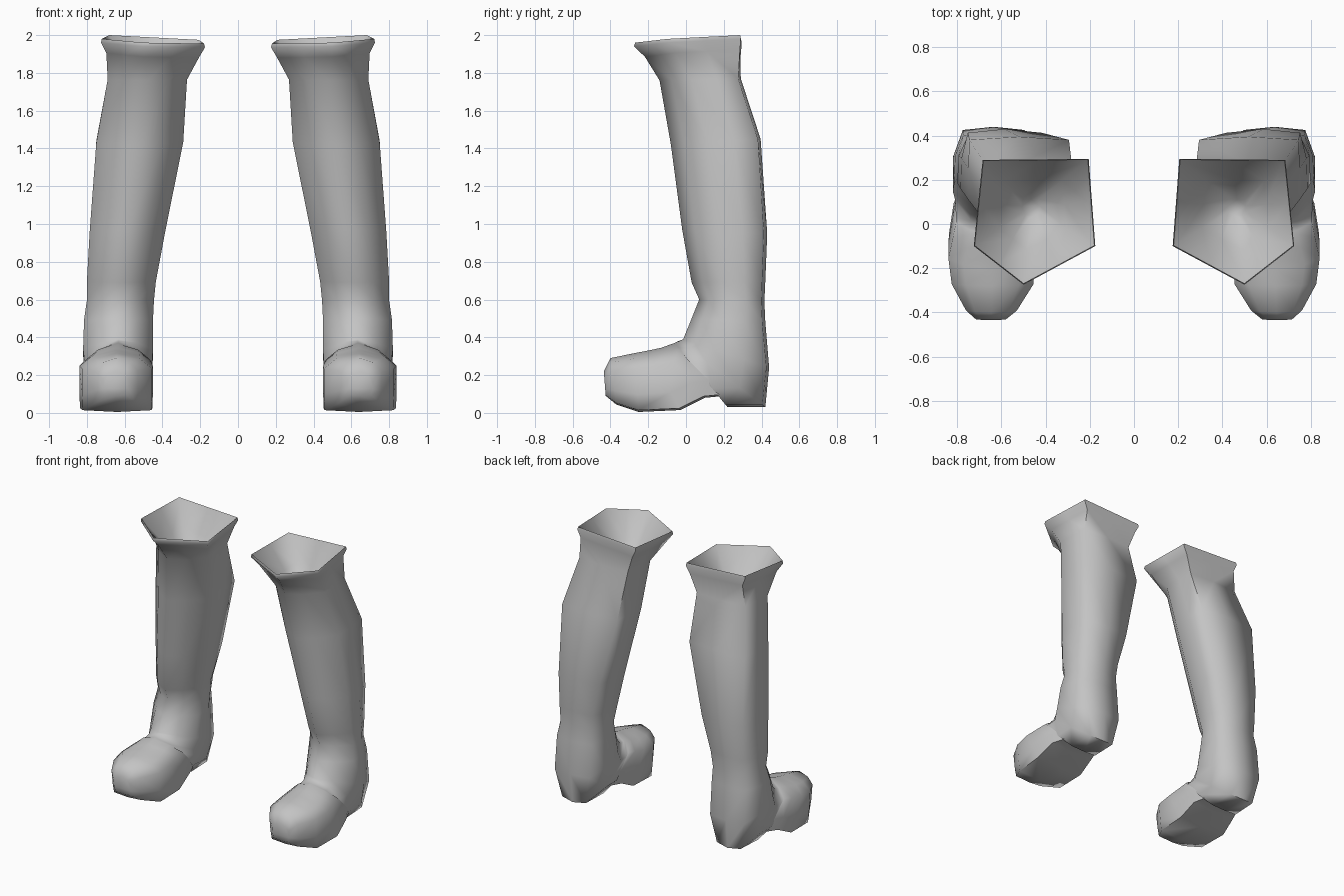
import bpy, bmesh, math
from mathutils import Vector

cube = bpy.data.objects.get("Cube")
if cube:
    bpy.data.objects.remove(cube, do_unlink=True)

GREY = (0.55, 0.55, 0.55, 1.0)
leather = bpy.data.materials.new("grey leather")
leather.diffuse_color = GREY
leather.use_nodes = True
leather.node_tree.nodes["Principled BSDF"].inputs["Base Color"].default_value = GREY

# Half cross-section as (sideways, front-to-back), round and boxy versions
ROUND = [(0, 0), (.55, .15), (1, .40), (.95, .72), (.62, .95), (0, 1)]
BOXY = [(0, 0), (.65, .09), (1, .26), (1, .7), (.98, .97), (0, 1)]


def section(front, back, x_in, x_out, box_front, box_back, sole=1):
    """Ring of ten points between a front/top and a back/bottom point (y, z)."""
    half = []
    for i, (a, b) in enumerate(zip(ROUND, BOXY)):
        box = box_front if i < 3 else box_back
        half.append((a[0] + (b[0] - a[0]) * box, a[1] + (b[1] - a[1]) * box))
    half[4] = (half[4][0] * sole, half[4][1])
    loop = half + [(-u, v) for u, v in half[-2:0:-1]]
    cx, rx = (x_in + x_out) / 2, (x_out - x_in) / 2
    return [Vector((cx + u * rx,
                    front[0] + v * (back[0] - front[0]),
                    front[1] + v * (back[1] - front[1]))) for u, v in loop]


def rim(scale, lift, cy=.08):
    """Five-cornered rim, each corner followed by an in-between point."""
    corners = [(.50, -.275, 1.955), (.725, -.10, 1.975), (.685, .29, 1.995),
               (.205, .295, 1.97), (.175, -.10, 1.95)]
    c = [Vector(p) for p in corners]
    pts = []
    for i, p in enumerate(c):
        pts += [p, (p + c[(i + 1) % 5]) / 2]
    return [Vector((.47 + (p.x - .47) * scale, cy + (p.y - cy) * scale,
                    p.z + lift)) for p in pts]


# Funnel inside, rim, then shaft, ankle, heel and foot out to the toe
RINGS = [
    rim(.15, -.30), rim(.55, -.16), rim(.94, -.015), rim(.985, .005), rim(1, -.015),
    rim(.89, -.07, .25),
    section((-.14, 1.76), (.29, 1.77), .27, .69, 0, .9),
    section((-.08, 1.42), (.395, 1.45), .29, .75, 0, 1),
    section((-.02, .97), (.43, .95), .385, .785, 0, .6),
    section((.03, .69), (.42, .70), .435, .80, 0, .3),
    section((.07, .60), (.415, .59), .445, .80, 0, .2),
    section((.03, .50), (.42, .48), .45, .815, .1, .4),
    section((-.015, .39), (.44, .24), .45, .82, .3, .9, .8),
    section((-.04, .38), (.42, .03), .455, .81, .5, .8, .6),
    section((-.06, .37), (.22, .03), .465, .805, .6, .8, .68),
    section((-.075, .365), (.205, .09), .465, .805, .7, 1, .82),
    section((-.13, .345), (.10, .08), .46, .82, .8, 1),
    section((-.20, .33), (-.03, .015), .45, .84, 1, 1),
    section((-.28, .315), (-.25, .005), .455, .825, 1, 1),
    section((-.40, .29), (-.37, .045), .53, .76, .9, .9),
    section((-.435, .22), (-.425, .09), .58, .715, .6, .6),
]


def loft(name, rings, side):
    """Skin the rings, close both ends and mirror to the chosen side."""
    bm = bmesh.new()
    loops = [[bm.verts.new((p.x * side, p.y, p.z)) for p in r] for r in rings]
    n = len(loops[0])
    for a, b in zip(loops, loops[1:]):
        for i in range(n):
            j = (i + 1) % n
            bm.faces.new((a[i], a[j], b[j], b[i]))
    bm.faces.new(loops[0])
    bm.faces.new(loops[-1])
    bmesh.ops.recalc_face_normals(bm, faces=bm.faces)
    mesh = bpy.data.meshes.new(name)
    bm.to_mesh(mesh)
    bm.free()
    mesh.materials.append(leather)
    obj = bpy.data.objects.new(name, mesh)
    bpy.context.collection.objects.link(obj)
    bpy.ops.object.select_all(action='DESELECT')
    obj.select_set(True)
    bpy.context.view_layer.objects.active = obj
    bpy.ops.object.shade_smooth_by_angle(angle=math.radians(80))


for label, side in (("left", 1), ("right", -1)):
    loft(label + "_boot", RINGS, side)
